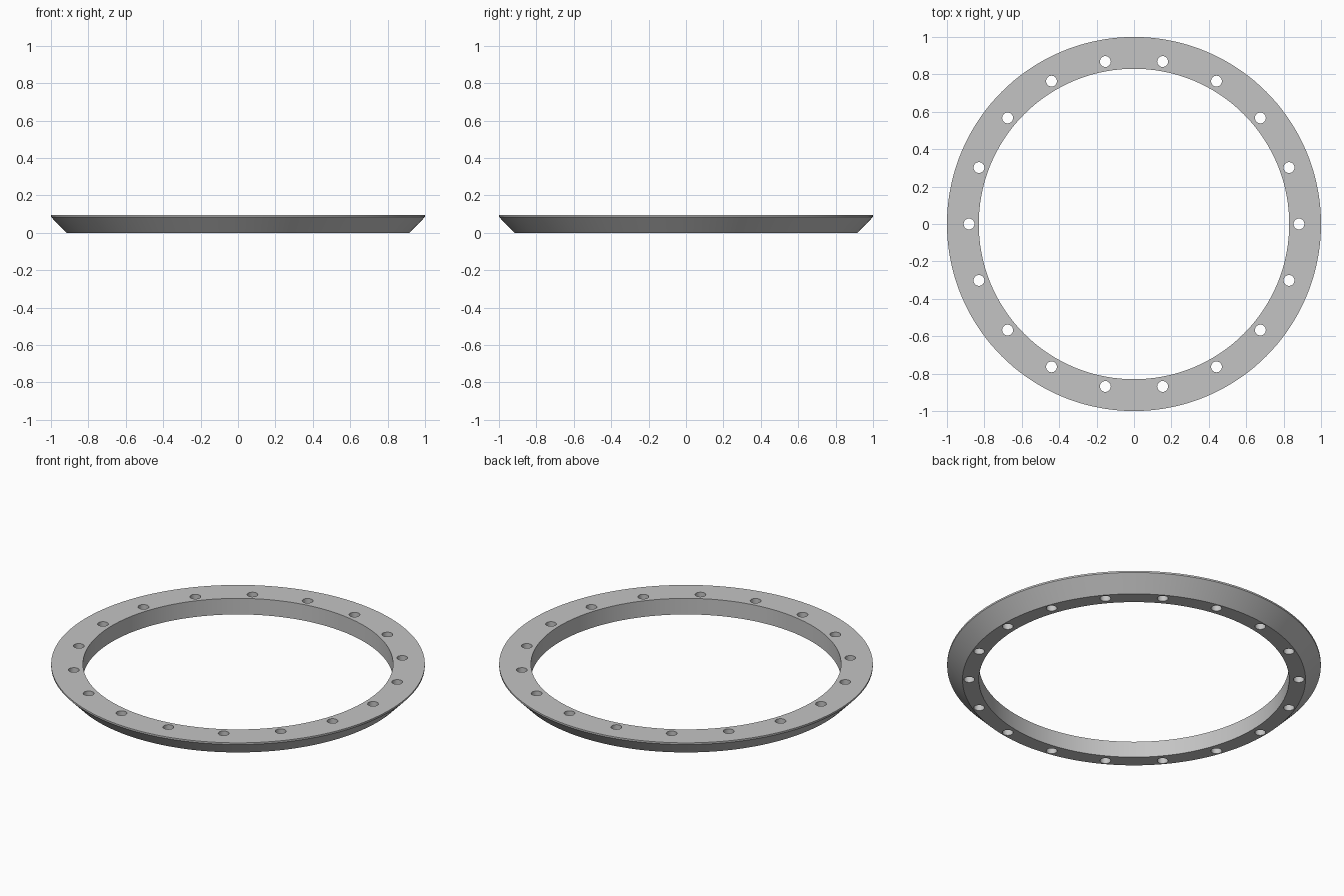
import bpy, bmesh, math
from mathutils import Matrix, Vector

cube = bpy.data.objects.get("Cube")
if cube:
    bpy.data.objects.remove(cube, do_unlink=True)

SEGMENTS = 144
HOLES = 18
HOLE_CIRCLE = 0.882
HOLE_RADIUS = 0.029
# Cross-section (radius, height): straight bore, sloped outside, thin rim lip
PROFILE = [(0.83, 0), (0.918, 0), (1.0, 0.085), (1.0, 0.095), (0.83, 0.095)]

grey = bpy.data.materials.new("plain grey")
grey.use_nodes = True
colour = (0.55, 0.55, 0.55, 1)
grey.diffuse_color = colour
grey.node_tree.nodes["Principled BSDF"].inputs["Base Color"].default_value = colour


def add_object(name, bm):
    bmesh.ops.recalc_face_normals(bm, faces=bm.faces)
    mesh = bpy.data.meshes.new(name)
    bm.to_mesh(mesh)
    bm.free()
    obj = bpy.data.objects.new(name, mesh)
    bpy.context.collection.objects.link(obj)
    mesh.materials.append(grey)
    return obj


# Flange ring: the cross-section turned about z
bm = bmesh.new()
rings = []
for i in range(SEGMENTS):
    turn = Matrix.Rotation(math.tau * i / SEGMENTS, 3, 'Z')
    rings.append([bm.verts.new(turn @ Vector((r, 0, z))) for r, z in PROFILE])
for i, ring in enumerate(rings):
    following = rings[(i + 1) % SEGMENTS]
    for j in range(len(PROFILE)):
        k = (j + 1) % len(PROFILE)
        bm.faces.new((ring[j], following[j], following[k], ring[k]))
flange = add_object("flange_ring", bm)

# Bolt holes: one cutter mesh of evenly spaced cylinders
bm = bmesh.new()
for i in range(HOLES):
    place = (Matrix.Rotation(math.tau * i / HOLES, 4, 'Z')
             @ Matrix.Translation((HOLE_CIRCLE, 0, 0.05)))
    bmesh.ops.create_cone(bm, cap_ends=True, segments=32, radius1=HOLE_RADIUS,
                          radius2=HOLE_RADIUS, depth=0.3, matrix=place)
cutter = add_object("bolt_hole_cutter", bm)

cut = flange.modifiers.new("bolt holes", 'BOOLEAN')
cut.operation = 'DIFFERENCE'
cut.solver = 'EXACT'
cut.object = cutter

# Apply the cut and discard the cutter
bpy.ops.object.select_all(action='DESELECT')
flange.select_set(True)
bpy.context.view_layer.objects.active = flange
bpy.ops.object.modifier_apply(modifier=cut.name)
bpy.data.objects.remove(cutter, do_unlink=True)
bpy.ops.object.shade_smooth_by_angle(angle=math.radians(30))
